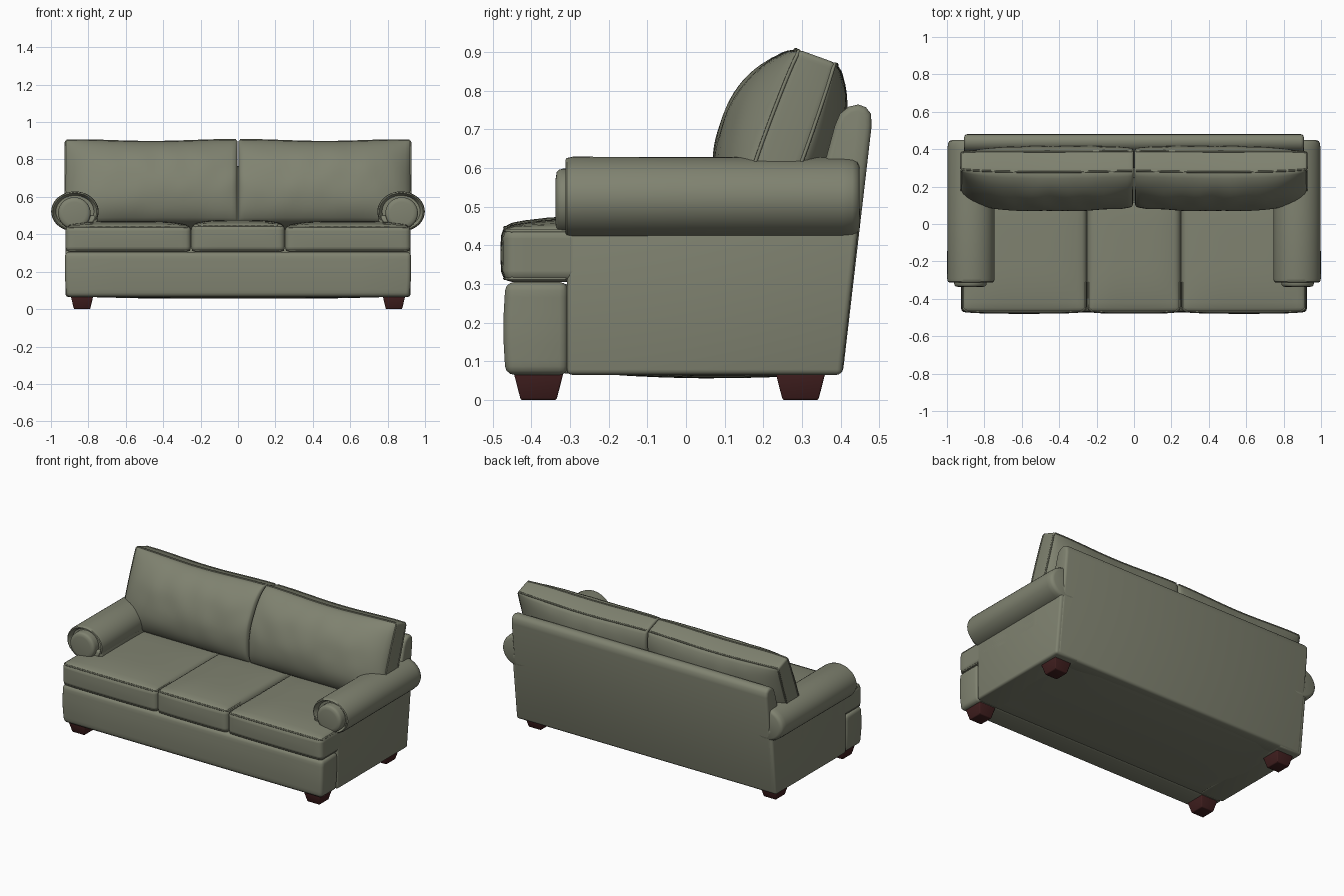
import bpy, bmesh, math
from mathutils import Vector, noise

if "Cube" in bpy.data.objects:
    bpy.data.objects.remove(bpy.data.objects["Cube"])


def material(name, rgb):
    m = bpy.data.materials.new(name)
    m.diffuse_color = (*rgb, 1)
    m.use_nodes = True
    m.node_tree.nodes["Principled BSDF"].inputs["Base Color"].default_value = m.diffuse_color
    return m


FABRIC = material("sage fabric", (0.215, 0.225, 0.163))
WOOD = material("dark red wood", (0.05, 0.013, 0.013))


def finish(name, bm, mat=FABRIC, mirror=False):
    bmesh.ops.recalc_face_normals(bm, faces=bm.faces[:])
    me = bpy.data.meshes.new(name)
    bm.to_mesh(me)
    bm.free()
    me.materials.append(mat)
    me.polygons.foreach_set("use_smooth", [True] * len(me.polygons))
    me.set_sharp_from_angle(angle=math.radians(42))
    ob = bpy.data.objects.new(name, me)
    bpy.context.collection.objects.link(ob)
    if mirror:
        ob.modifiers.new("mirror", 'MIRROR').use_mirror_merge = False
    return ob


def soft_box(name, lo, hi, r, cuts=(0, 0, 0), deform=None, mat=FABRIC, mirror=False):
    """Rounded box, sliced into a grid and then reshaped by a function."""
    bm = bmesh.new()
    bmesh.ops.create_cube(bm, size=1)
    for v in bm.verts:
        v.co = [a + (c + 0.5) * (b - a) for a, b, c in zip(lo, hi, v.co)]
    bmesh.ops.bevel(bm, geom=bm.edges[:], offset=r, segments=3, profile=0.5,
                    affect='EDGES', clamp_overlap=True)
    for axis, n in enumerate(cuts):
        normal = Vector([float(i == axis) for i in range(3)])
        for k in range(1, n + 1):
            d = lo[axis] + (hi[axis] - lo[axis]) * k / (n + 1)
            bmesh.ops.bisect_plane(bm, geom=bm.verts[:] + bm.edges[:] + bm.faces[:],
                                   plane_co=normal * d, plane_no=normal)
    if deform:
        for v in bm.verts:
            v.co = deform(*v.co)
    return finish(name, bm, mat, mirror)


def prism(name, profile, x0, x1, r, mirror=False):
    """Side (y, z) profile extruded across x with softened edges."""
    bm = bmesh.new()
    f = bm.faces.new([bm.verts.new((x0, y, z)) for y, z in profile])
    ext = bmesh.ops.extrude_face_region(bm, geom=[f])
    for v in ext["geom"]:
        if isinstance(v, bmesh.types.BMVert):
            v.co.x = x1
    bmesh.ops.recalc_face_normals(bm, faces=bm.faces[:])
    rim = [e for e in bm.edges if e.calc_face_angle(0) > 0.6]
    bmesh.ops.bevel(bm, geom=rim, offset=r, segments=3, profile=0.5,
                    affect='EDGES', clamp_overlap=True)
    return finish(name, bm, FABRIC, mirror)


def roll(name, cx, cz, rx, rz, rings, n=40):
    """Elliptical roll along y from (y, scale) rings, mirrored."""
    bm = bmesh.new()
    loops = []
    for y, s in rings:
        loops.append([bm.verts.new((cx + rx * s * math.cos(2 * math.pi * i / n), y,
                                    cz + rz * s * math.sin(2 * math.pi * i / n)))
                      for i in range(n)])
    for a, b in zip(loops, loops[1:]):
        for i in range(n):
            bm.faces.new((a[i], a[(i + 1) % n], b[(i + 1) % n], b[i]))
    bm.faces.new(loops[0])
    bm.faces.new(loops[-1])
    return finish(name, bm, FABRIC, True)


def piping(name, paths, radius=0.005):
    cu = bpy.data.curves.new(name, 'CURVE')
    cu.dimensions = '3D'
    cu.bevel_depth = radius
    cu.bevel_resolution = 1
    for pts in paths:
        sp = cu.splines.new('POLY')
        sp.points.add(len(pts) - 1)
        for p, co in zip(sp.points, pts):
            p.co = (*co, 1)
    cu.materials.append(FABRIC)
    bpy.context.collection.objects.link(bpy.data.objects.new(name, cu))


def flip(path):
    return [(-x, y, z) for x, y, z in path]


def spread(a, b, n=14):
    return [a + (b - a) * i / n for i in range(n + 1)]


# feet
for label, cy in (("front", -0.381), ("back", 0.296)):
    def taper(x, y, z, cy=cy):
        s = 0.72 + 0.28 * min(1, z / 0.065)
        return (0.834 + (x - 0.834) * s, cy + (y - cy) * s, z)
    soft_box(label + "_feet", (0.774, cy - 0.064, 0), (0.894, cy + 0.064, 0.075),
             0.006, deform=taper, mat=WOOD, mirror=True)


# base with sagging underside
def sag(x, y, z):
    if z < 0.1:
        z -= 0.012 * max(0, 1 - (x / 0.85) ** 4) * max(0, 1 - ((y - 0.07) / 0.3) ** 2)
    return (x, y, z)


soft_box("base", (-0.9, -0.32, 0.068), (0.9, 0.395, 0.3), 0.01, (9, 7, 0), sag)


# front rail
def rail_shape(x, y, z):
    if y < -0.4:
        y -= 0.006 * math.sin(math.pi * (z - 0.065) / 0.24)
    return (x * (0.992 + 0.008 * min(1, (z - 0.065) / 0.1)), y, z)


soft_box("front_rail", (-0.925, -0.466, 0.065), (0.925, -0.305, 0.305), 0.022,
         (6, 0, 5), rail_shape)

# arm walls and rolled arms
prism("arm_walls", [(-0.308, 0.065), (0.403, 0.065), (0.452, 0.5), (-0.308, 0.5)],
      0.752, 0.922, 0.014, True)
roll("arm_rolls", 0.872, 0.522, 0.127, 0.107,
     [(-0.285, 0.8), (-0.302, 0.86), (-0.312, 0.92), (-0.308, 0.97), (-0.292, 1),
      (0.06, 0.99), (0.405, 0.985), (0.43, 0.965), (0.443, 0.91), (0.449, 0.8)])
roll("arm_front_panels", 0.875, 0.513, 0.087, 0.085,
     [(-0.28, 1), (-0.318, 1), (-0.328, 0.97), (-0.334, 0.9), (-0.337, 0.7)])

# back frame
prism("back_frame", [(0.3, 0.066), (0.405, 0.066), (0.48, 0.71), (0.478, 0.74),
                     (0.465, 0.757), (0.445, 0.764), (0.42, 0.758), (0.398, 0.74),
                     (0.385, 0.71), (0.355, 0.6), (0.3, 0.4)], -0.908, 0.908, 0.016)


# seat cushions
def seat(name, x0, x1, z1, mirror):
    y0, y1, z0 = -0.47, 0.25, 0.305

    def crown(x, y, z):
        u = min(1, abs(2 * (x - x0) / (x1 - x0) - 1))
        w = min(1, abs(2 * (y - y0) / (y1 - y0) - 1))
        z += (z - z0) / (z1 - z0) * 0.025 * (1 - u ** 4) * (1 - w ** 4)
        if y < -0.4:
            y -= 0.010 * (1 - u ** 4) * (0.5 + 0.5 * math.sin(math.pi * (z - z0) / 0.15))
        return (x, y, z)

    soft_box(name, (x0, y0, z0), (x1, y1, z1), 0.026, (12, 12, 4), crown, mirror=mirror)
    paths = []
    for z in (z0 + 0.009, z1 - 0.009):
        a, b = x0 + 0.008, x1 - 0.008
        path = [(a, y, z) for y in spread(-0.31, -0.45, 4)]
        path += [crown(x, y0 + 0.008, z) for x in spread(a + 0.014, b - 0.014)]
        path += [(b, y, z) for y in spread(-0.45, -0.31, 4)]
        paths.append(path)
        if mirror:
            paths.append(flip(path))
    piping(name + "_piping", paths)


seat("middle_seat_cushion", -0.25, 0.25, 0.452, False)
seat("outer_seat_cushions", 0.252, 0.922, 0.446, True)


# back cushions: leaning boxed slabs with puffed faces
def puff(x, t, h):
    v = max(-1, min(1, h / 0.235 - 1))
    w = max(-1, min(1, (x - 0.464) / 0.462))
    g = (1 - v * v) ** 0.6
    fx = (1 - abs(w) ** 3) ** 0.6
    if w < 0:
        fx = 0.72 + 0.28 * fx
    wrinkle = 0.008 * g * fx * noise.noise(Vector((x * 9, h * 7, t * 3)))
    side = max(-1, min(1, t / 0.05))
    h += -0.006 * math.cos(math.pi * w) * h / 0.47
    t += side * ((0.127 if t < 0 else 0.09) * g * fx + wrinkle)
    return (x, 0.29 + 0.94 * (t + 0.05) + 0.34 * (h - 0.47),
            0.9 - 0.34 * (t + 0.05) + 0.94 * (h - 0.47))


soft_box("back_cushions", (0.003, -0.05, 0), (0.926, 0.05, 0.47), 0.012,
         (28, 1, 24), puff, mirror=True)
seams = []
for t in (-0.047, 0.047):
    seam = [puff(x, t, 0.467) for x in spread(0.01, 0.915)]
    seam += [puff(0.923, t, h) for h in spread(0.455, 0.1)]
    seams += [seam, flip(seam)]
piping("back_cushion_piping", seams)
